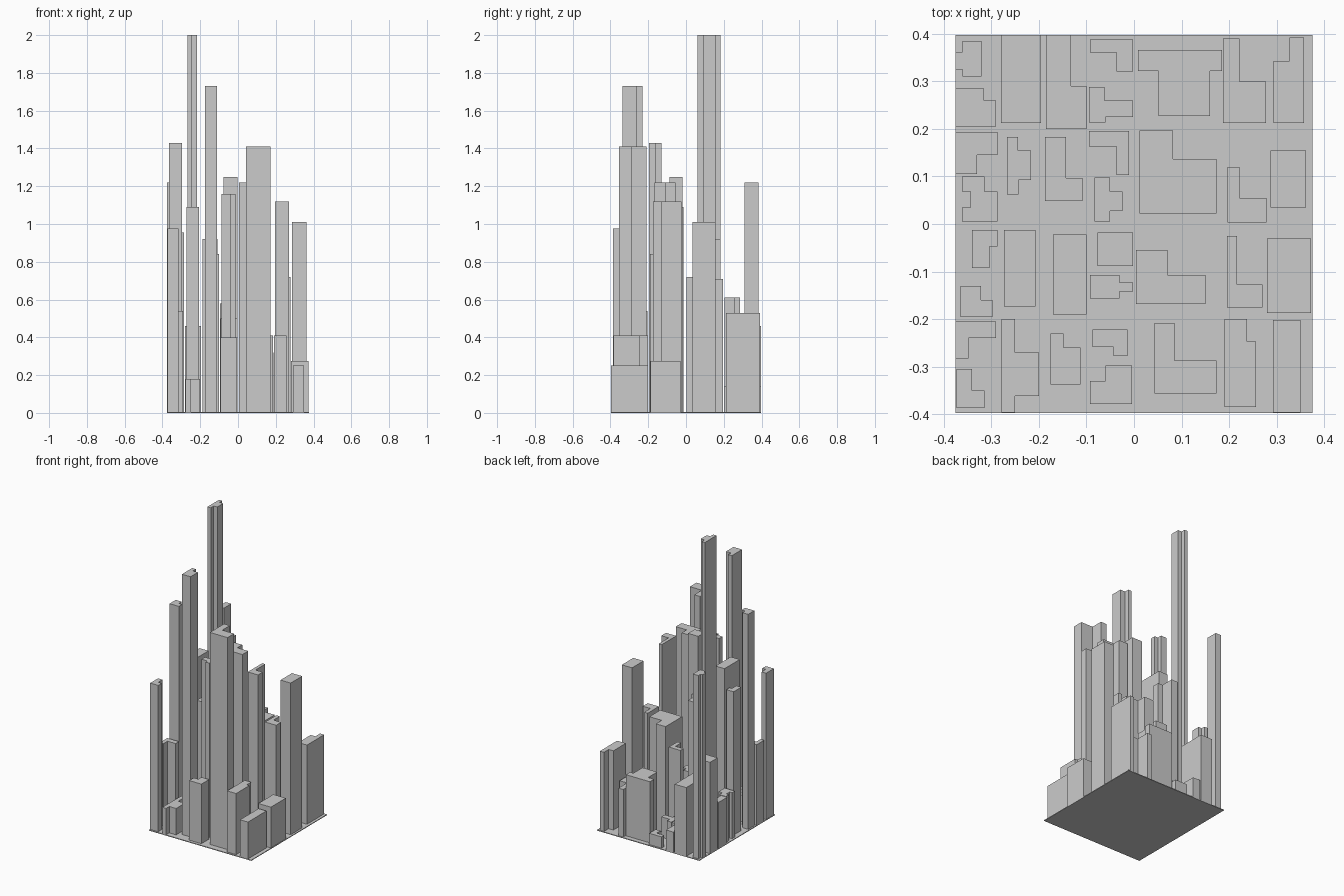
import bpy, bmesh

BASE = 0.005


def extrude(name, pts, z0, z1):
    bm = bmesh.new()
    face = bm.faces.new([bm.verts.new((x, y, z0)) for x, y in pts])
    top = bmesh.ops.extrude_face_region(bm, geom=[face])
    verts = [v for v in top["geom"] if isinstance(v, bmesh.types.BMVert)]
    bmesh.ops.translate(bm, verts=verts, vec=(0, 0, z1 - z0))
    bmesh.ops.recalc_face_normals(bm, faces=bm.faces)
    me = bpy.data.meshes.new(name)
    bm.to_mesh(me)
    bm.free()
    ob = bpy.data.objects.new(name, me)
    bpy.context.collection.objects.link(ob)


def tower(name, x0, x1, y0, y1, h, sw=None, se=None, ne=None, nw=None, w=None):
    """Rectangular tower; each corner may be notched in to an inner point,
    and w=(x, ylow, yhigh) cuts a recess into the west side."""
    pts = []
    pts += [(x0, sw[1]), sw, (sw[0], y0)] if sw else [(x0, y0)]
    pts += [(se[0], y0), se, (x1, se[1])] if se else [(x1, y0)]
    pts += [(x1, ne[1]), ne, (ne[0], y1)] if ne else [(x1, y1)]
    pts += [(nw[0], y1), nw, (x0, nw[1])] if nw else [(x0, y1)]
    if w:
        pts += [(x0, w[2]), (w[0], w[2]), (w[0], w[1]), (x0, w[1])]
    extrude(name, pts, 0, h)


# ground slab
extrude("ground_slab", [(-.375, -.397), (.375, -.397), (.375, .397), (-.375, .397)], 0, BASE)

# west column
tower("tower_a1", -.375, -.32, .31, .385, 1.22, sw=(-.36, .325), nw=(-.36, .362))
tower("tower_a2", -.375, -.29, .205, .285, .61, ne=(-.315, .26))
tower("tower_a3", -.375, -.287, .105, .193, .31, se=(-.33, .145))
tower("tower_a4", -.362, -.287, .005, .1, .31, ne=(-.314, .068), w=(-.344, .035, .068))
tower("tower_a5", -.34, -.287, -.093, -.013, .955, se=(-.304, -.047))
tower("tower_a6", -.365, -.297, -.195, -.13, 1.43, ne=(-.322, -.16))
tower("tower_a7", -.375, -.29, -.283, -.205, .54, se=(-.348, -.24))
tower("tower_a8", -.373, -.314, -.387, -.305, .975, ne=(-.34, -.35))

# second column
tower("tower_b1", -.28, -.195, .212, .397, .46)
tower("tower_b2", -.267, -.217, .062, .183, 2.0, se=(-.243, .093), ne=(-.244, .155))
tower("tower_b3", -.273, -.207, -.173, -.013, 1.09)
tower("tower_b4", -.278, -.2, -.396, -.2, .18, se=(-.25, -.362), ne=(-.25, -.27))

# third column
tower("tower_c1", -.185, -.1, .2, .397, .14, ne=(-.132, .29))
tower("tower_c2", -.187, -.108, .048, .183, .92, ne=(-.143, .097))
tower("tower_c3", -.17, -.1, -.19, -.022, .84)
tower("tower_c4", -.175, -.112, -.337, -.23, 1.73, ne=(-.148, -.26))

# centre column
tower("tower_d1", -.092, -.002, .32, .388, .08, sw=(-.037, .36))
tower("tower_d2", -.095, -.002, .213, .288, .14, se=(-.06, .225), ne=(-.062, .26))
tower("tower_d3", -.095, -.01, .103, .195, .58, sw=(-.037, .163))
tower("tower_d4", -.083, -.024, .005, .098, .4, se=(-.05, .027), ne=(-.05, .068))
tower("tower_d5", -.077, -.002, -.088, -.018, 1.25)
tower("tower_d6", -.092, -.002, -.157, -.107, .5, se=(-.03, -.142), ne=(-.03, -.123))
tower("tower_d7", -.087, -.014, -.277, -.222, 1.16, sw=(-.043, -.258))
tower("tower_d8", -.093, -.004, -.378, -.297, .4, nw=(-.06, -.33))

# wide column
tower("tower_e1", .008, .185, .227, .366, .41, sw=(.052, .322), se=(.16, .322))
tower("tower_e2", .012, .173, .022, .197, .71, ne=(.082, .137))
tower("tower_e3", .004, .15, -.168, -.055, 1.22, ne=(.07, -.107))
tower("tower_e4", .043, .173, -.356, -.208, 1.41, ne=(.085, -.287))

# sixth column
tower("tower_f1", .187, .277, .212, .39, .32, ne=(.222, .3))
tower("tower_f2", .197, .278, .003, .12, .72, ne=(.222, .055))
tower("tower_f3", .195, .27, -.176, -.025, 1.12, ne=(.217, -.127))
tower("tower_f4", .19, .256, -.385, -.2, .41, ne=(.237, -.247))

# east column
tower("tower_g1", .293, .357, .212, .392, .53, nw=(.327, .343))
tower("tower_g2", .287, .362, .035, .155, 1.01)
tower("tower_g3", .28, .372, -.187, -.03, .275)
tower("tower_g4", .292, .35, -.396, -.202, .25)
